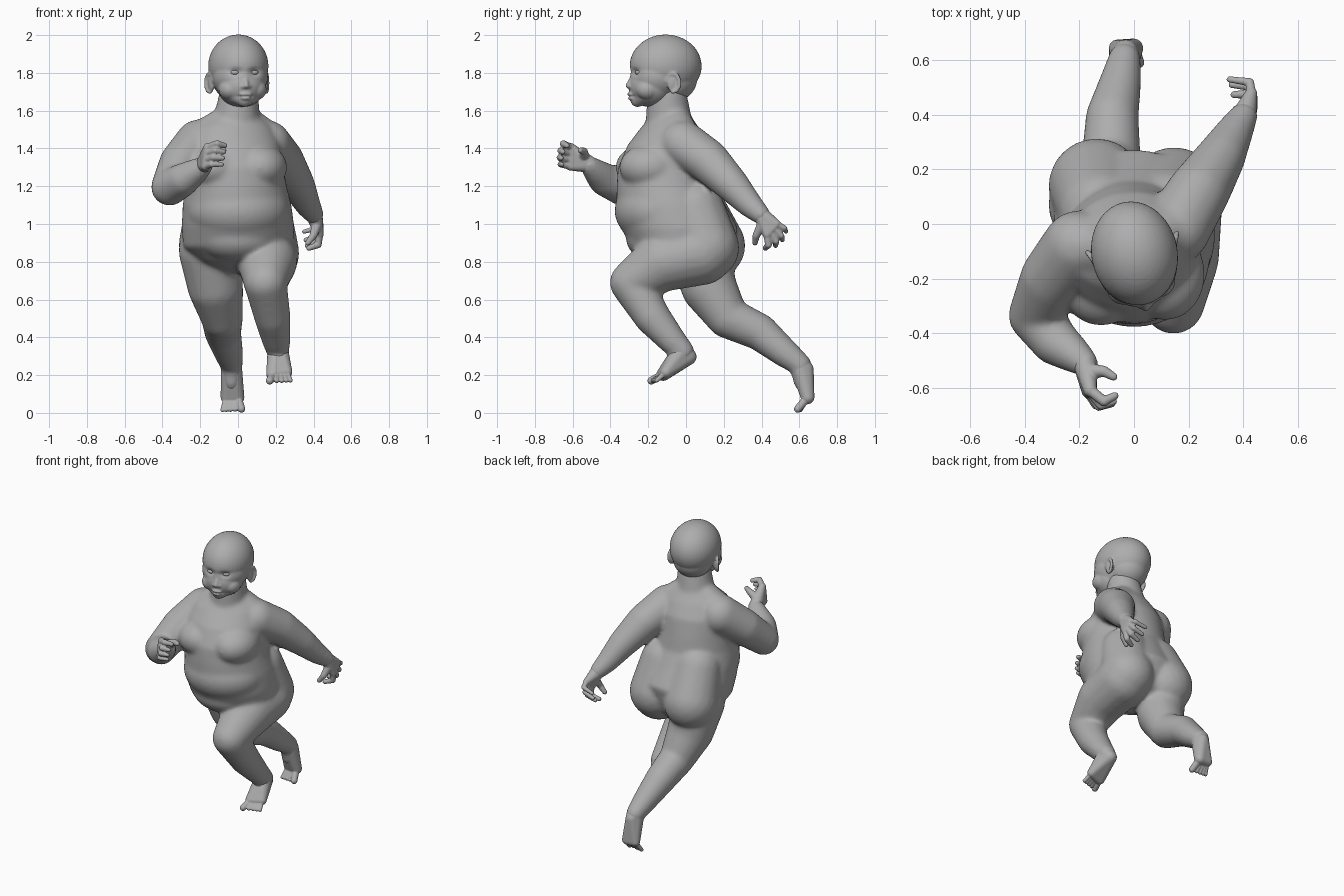
import bpy, bmesh, math
from mathutils import Vector, Matrix

if "Cube" in bpy.data.objects:
    bpy.data.objects.remove(bpy.data.objects["Cube"], do_unlink=True)

skin = bpy.data.materials.new("grey_clay")
skin.use_nodes = True
GREY = (0.42, 0.42, 0.42, 1)
skin.diffuse_color = GREY
skin.node_tree.nodes["Principled BSDF"].inputs["Base Color"].default_value = GREY

# Evenly spread directions used to round every limb segment
N = 160
DIRS = []
for i in range(N):
    h = 1 - 2 * (i + 0.5) / N
    a = i * math.pi * (3 - math.sqrt(5))
    s = math.sqrt(1 - h * h)
    DIRS.append(Vector((s * math.cos(a), s * math.sin(a), h)))


def hull(bm, balls):
    """Convex skin around several (x, y, z, radius) balls."""
    verts = [bm.verts.new(Vector(b[:3]) + d * b[3]) for b in balls for d in DIRS]
    bmesh.ops.convex_hull(bm, input=verts)
    loose = [v for v in verts if v.is_valid and not v.link_faces]
    bmesh.ops.delete(bm, geom=loose, context='VERTS')


def chain(bm, balls):
    """Tapered limb through consecutive balls."""
    for a, b in zip(balls, balls[1:]):
        hull(bm, (a, b))


def blob(bm, centre, radii):
    m = Matrix.Translation(centre) @ Matrix.Diagonal((*radii, 1))
    bmesh.ops.create_uvsphere(bm, u_segments=40, v_segments=24, radius=1, matrix=m)


def loft(bm, sections, n=56):
    """Closed skin through oval sections (z, cx, cy, rx, ry, yaw)."""
    rings = []
    for z, cx, cy, rx, ry, yaw in sections:
        rot = Matrix.Rotation(math.radians(yaw), 3, 'Z')
        ring = []
        for i in range(n):
            t = 2 * math.pi * i / n
            p = rot @ Vector((rx * math.cos(t), ry * math.sin(t), 0))
            ring.append(bm.verts.new(p + Vector((cx, cy, z))))
        rings.append(ring)
    for r, s in zip(rings, rings[1:]):
        for i in range(n):
            j = (i + 1) % n
            bm.faces.new((r[i], r[j], s[j], s[i]))
    bm.faces.new(rings[0][::-1])
    bm.faces.new(rings[-1])
    bmesh.ops.recalc_face_normals(bm, faces=bm.faces)


def finish(name, bm, voxel=None, iterations=0):
    """Fuse overlapping masses into one smooth skin."""
    mesh = bpy.data.meshes.new(name)
    bm.to_mesh(mesh)
    bm.free()
    ob = bpy.data.objects.new(name, mesh)
    bpy.context.collection.objects.link(ob)
    if voxel:
        rm = ob.modifiers.new("fuse", 'REMESH')
        rm.mode = 'VOXEL'
        rm.voxel_size = voxel
        sm = ob.modifiers.new("soften", 'SMOOTH')
        sm.factor = 0.5
        sm.iterations = iterations
        dg = bpy.context.evaluated_depsgraph_get()
        fused = bpy.data.meshes.new_from_object(ob.evaluated_get(dg))
        ob.modifiers.clear()
        ob.data = fused
        bpy.data.meshes.remove(mesh)
        fused.name = name
    ob.data.materials.clear()
    ob.data.materials.append(skin)
    for p in ob.data.polygons:
        p.use_smooth = True
    return ob


def mix(a, b, t):
    return Vector(a).lerp(Vector(b), t)


# Torso, neck, arms and legs
bm = bmesh.new()
loft(bm, [(1.58, -.01, -.08, .12, .10, 12), (1.51, -.02, -.085, .21, .15, 14),
          (1.42, -.02, -.095, .25, .21, 14), (1.30, -.015, -.11, .255, .25, 10),
          (1.20, -.01, -.105, .268, .262, 5), (1.10, -.005, -.08, .288, .288, 0),
          (.98, 0, -.035, .298, .31, 0), (.88, 0, -.02, .29, .27, 0),
          (.80, 0, .01, .21, .21, 0), (.74, 0, .05, .11, .11, 0)])
chain(bm, [(.005, -.10, 1.68, .105), (-.01, -.09, 1.53, .125)])
chain(bm, [(-.02, -.085, 1.56, .09), (-.17, -.09, 1.455, .105)])     # shoulder slopes
chain(bm, [(.01, -.07, 1.56, .09), (.15, -.02, 1.44, .105)])
blob(bm, (-.12, -.205, 1.30), (.155, .168, .125))                    # chest
blob(bm, (.115, -.185, 1.30), (.145, .168, .125))
blob(bm, (0, -.135, 1.07), (.275, .243, .19))                        # belly
blob(bm, (0, -.15, .925), (.215, .168, .13))
chain(bm, [(-.137, .137, .885, .178), (-.125, .05, 1.09, .155)])     # buttocks
chain(bm, [(.147, .11, .875, .173), (.125, .05, 1.08, .153)])
# left arm swings back, right arm is bent forward
chain(bm, [(.155, -.02, 1.425, .125), (.235, .115, 1.335, .115), (.315, .24, 1.21, .092),
           (.37, .34, 1.10, .068), (.402, .395, 1.05, .052)])
chain(bm, [(-.205, -.08, 1.425, .13), (-.30, -.20, 1.32, .118), (-.362, -.335, 1.195, .099),
           (-.29, -.43, 1.235, .088), (-.22, -.48, 1.28, .066), (-.18, -.51, 1.31, .05)])
# left leg is raised forward, right leg pushes off behind
chain(bm, [(.15, .08, .85, .175), (.155, -.12, .80, .158), (.145, -.29, .69, .114),
           (.182, -.18, .51, .097), (.202, -.075, .385, .075), (.212, -.015, .325, .06),
           (.213, -.07, .26, .042)])
chain(bm, [(-.15, .07, .86, .165), (-.12, .12, .67, .148), (-.085, .22, .505, .111),
           (-.08, .39, .428, .098), (-.05, .52, .32, .077), (-.035, .605, .255, .06),
           (-.033, .615, .16, .045)])
finish("body", bm, .011, 16)


def hand(name, wrist, knuckles, mids, tips, bulge, thumb):
    bm = bmesh.new()
    (k0, k1), (m0, m1), (t0, t1) = knuckles, mids, tips
    hull(bm, [(*wrist, .044), (*k0, .024), (*k1, .022)])
    for i in range(4):
        t = i / 3
        out = Vector(bulge) * math.sin(math.pi * t)
        k, m, e = mix(k0, k1, t), mix(m0, m1, t) + out * .7, mix(t0, t1, t) + out
        r = .0185 - .003 * t
        chain(bm, [(*k, r + .002), (*m, r), (*e, r - .004)])
    chain(bm, thumb)
    finish(name, bm, .005, 4)


hand("left_hand", (.404, .40, 1.045),
     ((.43, .43, .945), (.43, .48, 1.0)), ((.425, .437, .89), (.425, .52, .978)),
     ((.375, .42, .872), (.35, .53, .96)), (0, .02, -.018),
     [(.415, .40, .99, .027), (.40, .372, .94, .02), (.37, .365, .90, .015)])
hand("right_hand", (-.18, -.51, 1.315),
     ((-.16, -.61, 1.405), (-.17, -.615, 1.305)), ((-.11, -.65, 1.425), (-.14, -.665, 1.315)),
     ((-.07, -.63, 1.415), (-.085, -.655, 1.315)), (0, -.015, 0),
     [(-.16, -.54, 1.355, .03), (-.11, -.54, 1.385, .02), (-.075, -.56, 1.39, .015)])


def foot(name, ankle, heel, ball_in, ball_out, toe_in, toe_out):
    bm = bmesh.new()
    hull(bm, [(*ankle, .056), (*heel, .044), (*ball_in, .036), (*ball_out, .03)])
    for i, t in enumerate((0, .34, .58, .80, 1)):
        r = (.0205, .0135, .013, .0125, .012)[i]
        chain(bm, [(*mix(ball_in, ball_out, t), r + .002), (*mix(toe_in, toe_out, t), r)])
    finish(name, bm, .004, 4)


foot("left_foot", (.212, -.02, .325), (.208, .012, .297), (.185, -.12, .205),
     (.258, -.105, .215), (.168, -.184, .170), (.278, -.155, .172))
foot("right_foot", (-.035, .605, .25), (-.03, .632, .23), (-.002, .644, .082),
     (-.062, .646, .082), (.018, .592, .021), (-.082, .605, .015))

# Head, modelled facing forward around its pivot, then turned
turn = Matrix.Translation((0, -.10, 1.80)) @ Matrix.Rotation(math.radians(12), 4, 'Z')
bm = bmesh.new()
blob(bm, (0, -.008, .036), (.158, .192, .167))       # cranium
blob(bm, (0, .025, -.03), (.130, .135, .125))        # back of the skull
blob(bm, (0, -.055, -.02), (.147, .145, .13))        # temples
blob(bm, (0, -.085, -.07), (.128, .121, .112))       # face
hull(bm, [(-.06, -.105, -.09, .062), (.06, -.105, -.09, .062),   # cheeks to chin
          (0, -.160, -.143, .038), (0, -.10, .02, .09)])
hull(bm, [(0, -.183, -.02, .014), (0, -.210, -.068, .015)])      # nose
blob(bm, (0, -.198, -.114), (.034, .017, .011))      # lips
blob(bm, (0, -.195, -.133), (.028, .017, .011))
for s in (-1, 1):
    blob(bm, (s * .070, -.118, -.088), (.058, .066, .056))       # cheek
    blob(bm, (s * .016, -.203, -.072), (.012, .012, .010))       # nostril
    blob(bm, (s * .145, .000, -.055), (.016, .030, .050))        # ear
    rim = []
    for k in range(8):
        a = math.radians(-95 + k * 38)
        rim.append((s * (.154 + .014 * math.cos(a)), .033 * math.cos(a),
                    -.053 + .050 * math.sin(a), .010))
    chain(bm, rim)
head = finish("head", bm, .006, 6)
# press in the eye sockets and the mouth line
for v in head.data.vertices:
    if v.co.y < -.1:
        for s in (-1, 1):
            d2 = ((v.co.x - s * .050) / .030) ** 2 + ((v.co.z - .002) / .021) ** 2
            v.co.y += .016 * math.exp(-d2)
        d2 = (v.co.x / .032) ** 2 + ((v.co.z + .124) / .006) ** 2
        v.co.y += .006 * math.exp(-d2)
head.matrix_world = turn

# Eyes
for side, s in (("left", 1), ("right", -1)):
    bm = bmesh.new()
    blob(bm, (s * .050, -.159, .002), (.027, .024, .016))
    finish(side + "_eye", bm).matrix_world = turn
